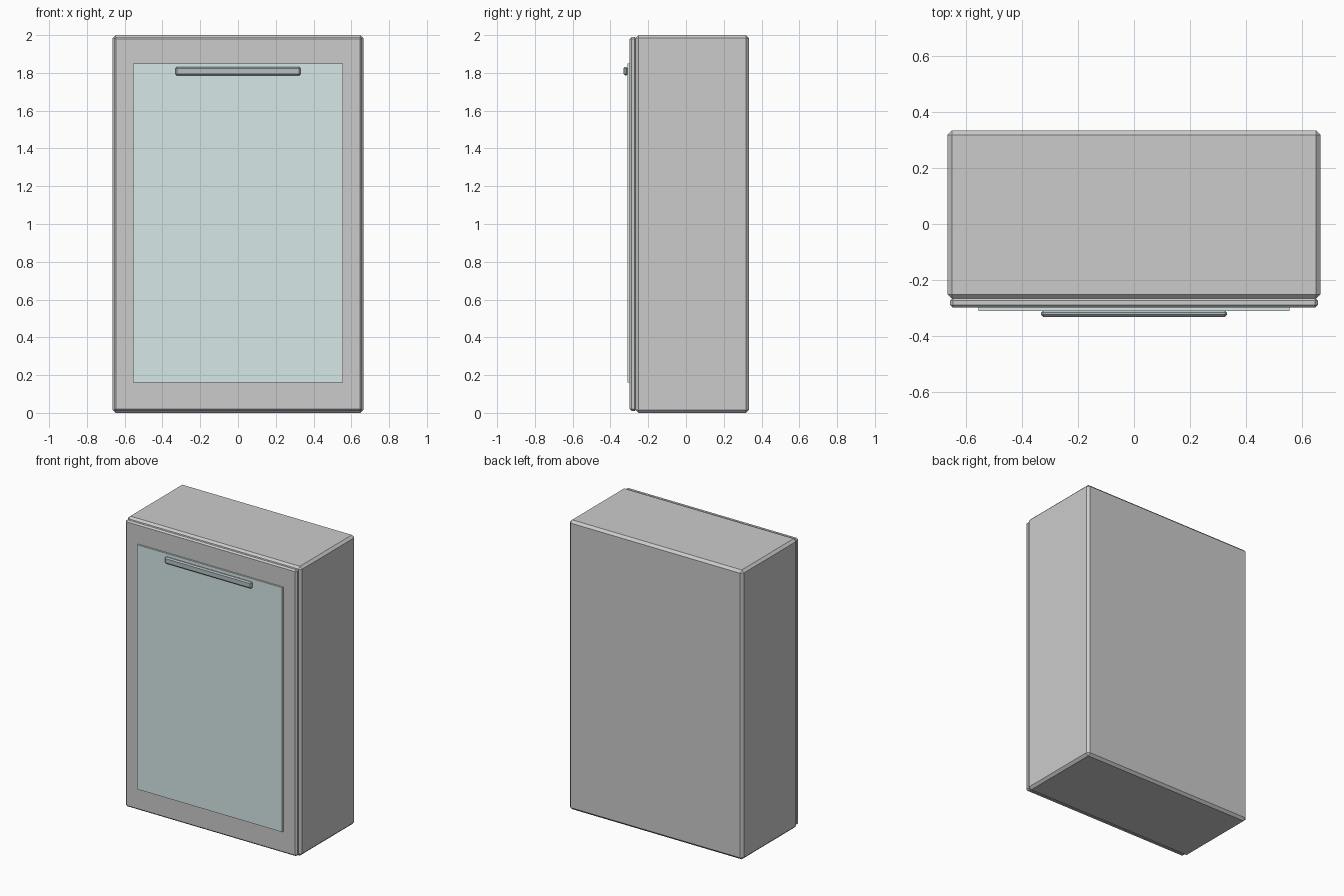
import bpy
from mathutils import Vector

if "Cube" in bpy.data.objects:
    bpy.data.objects.remove(bpy.data.objects["Cube"])


def material(name, color):
    mat = bpy.data.materials.new(name)
    mat.diffuse_color = color
    mat.use_nodes = True
    mat.node_tree.nodes["Principled BSDF"].inputs["Base Color"].default_value = mat.diffuse_color
    return mat


def box(name, half_width, y_range, z_range, chamfer=0.0, mat=None):
    """Box centred on x = 0, with optional chamfered edges."""
    y0, y1 = y_range
    z0, z1 = z_range
    bpy.ops.mesh.primitive_cube_add(size=1)
    obj = bpy.context.object
    obj.name = name
    size = Vector((2 * half_width, y1 - y0, z1 - z0))
    centre = Vector((0, (y0 + y1) / 2, (z0 + z1) / 2))
    for v in obj.data.vertices:
        v.co = v.co * size + centre
    if chamfer:
        bevel = obj.modifiers.new("chamfer", 'BEVEL')
        bevel.width = chamfer
        bevel.segments = 1
    if mat:
        obj.data.materials.append(mat)
    return obj


glass = material("pale_glass", (0.68, 0.80, 0.80, 1))
metal = material("handle_metal", (0.46, 0.53, 0.54, 1))

# Cabinet carcass
box("cabinet_body", 0.665, (-0.267, 0.334), (0.0, 2.0), 0.0165)
# Door slab, slightly smaller than the carcass
box("door", 0.655, (-0.298, -0.262), (0.01, 1.99), 0.01)
# Inset-look panel on the door
box("door_panel", 0.555, (-0.310, -0.295), (0.16, 1.85), 0, glass)
# Horizontal pull near the top
box("handle", 0.332, (-0.331, -0.308), (1.787, 1.832), 0.008, metal)
